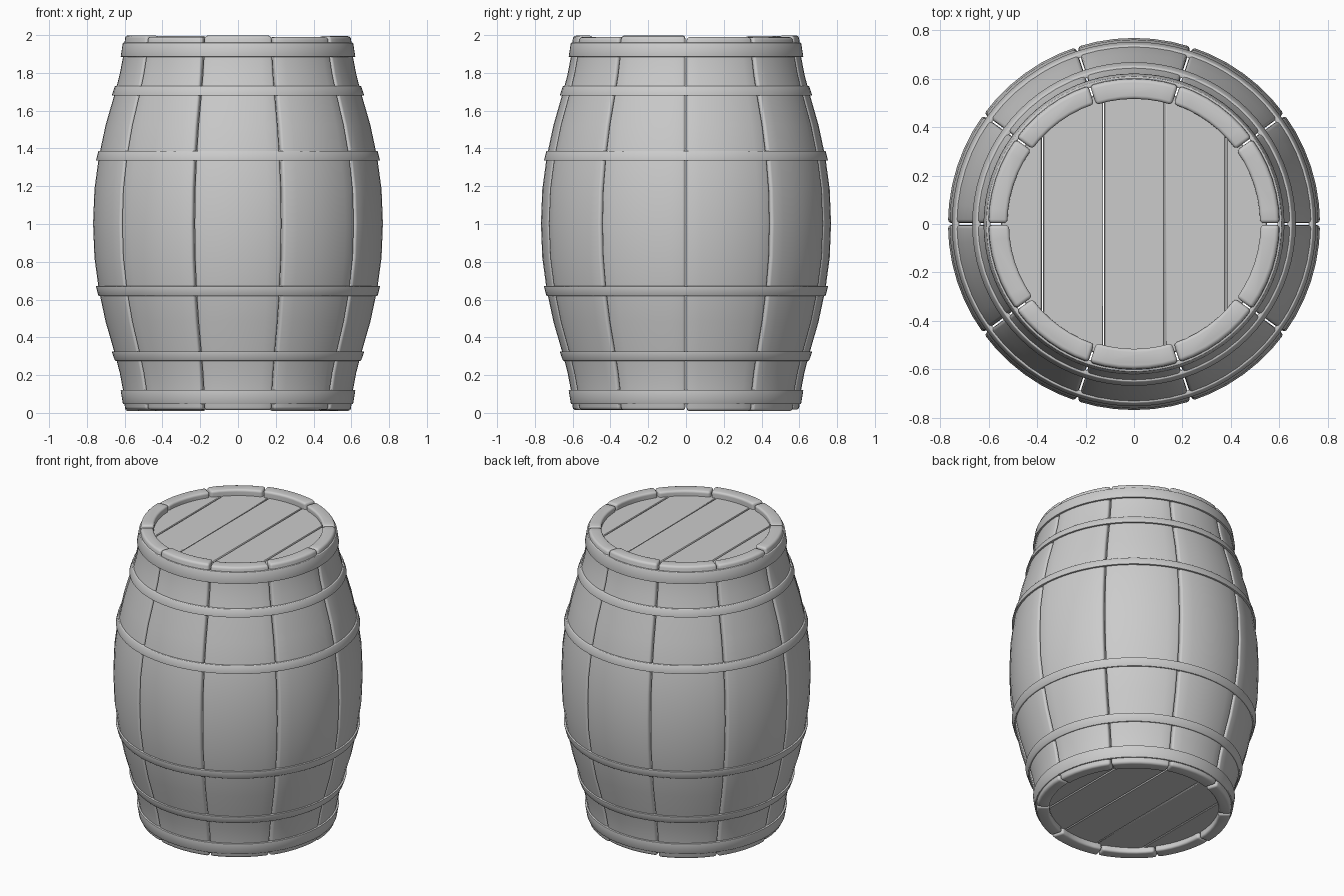
import bpy, bmesh, math, random

if "Cube" in bpy.data.objects:
    bpy.data.objects.remove(bpy.data.objects["Cube"])

random.seed(4)
MID = 1.003
# outer barrel profile: distance from mid height -> radius
PROFILE = [(0, .768), (.18, .761), (.35, .738), (.52, .702), (.69, .653),
           (.79, .627), (.89, .608), (1.0, .597)]


def radius(z):
    d = min(abs(z - MID), 1.0)
    for (d0, r0), (d1, r1) in zip(PROFILE, PROFILE[1:]):
        if d <= d1:
            return r0 + (r1 - r0) * (d - d0) / (d1 - d0)
    return PROFILE[-1][1]


def finish(name, bm, bevel=0.0, segments=2):
    bmesh.ops.recalc_face_normals(bm, faces=bm.faces)
    if bevel:
        edges = [e for e in bm.edges if e.calc_face_angle(0) > 0.7]
        bmesh.ops.bevel(bm, geom=edges, offset=bevel, segments=segments,
                        profile=0.5, affect='EDGES', clamp_overlap=True)
    me = bpy.data.meshes.new(name)
    bm.to_mesh(me)
    bm.free()
    me.polygons.foreach_set("use_smooth", [True] * len(me.polygons))
    me.set_sharp_from_angle(angle=math.radians(40))
    ob = bpy.data.objects.new(name, me)
    bpy.context.collection.objects.link(ob)
    return ob


def loft(bm, loops):
    """Capped tube through closed loops of points."""
    rings = [[bm.verts.new(p) for p in loop] for loop in loops]
    n = len(rings[0])
    for a, b in zip(rings, rings[1:]):
        for i in range(n):
            j = (i + 1) % n
            bm.faces.new((a[i], a[j], b[j], b[i]))
    bm.faces.new(rings[0])
    bm.faces.new(rings[-1])


# ten curved staves, rounded edges, slightly uneven ends
STEPS = 6
for k in range(10):
    low, high = random.uniform(.008, .018), random.uniform(1.988, 2.0)
    thick = random.uniform(.075, .085)
    inner = [MID + s * d for d, _ in PROFILE[:-1] for s in (-1, 1)]
    heights = sorted(set(inner + [low, high]))
    bm = bmesh.new()
    loops = []
    for z in heights:
        r = radius(z)
        gap = .004 / r
        a0, a1 = math.radians(36 * k) + gap, math.radians(36 * k + 36) - gap
        angs = [a0 + (a1 - a0) * i / STEPS for i in range(STEPS + 1)]
        outer = [(r * math.cos(a), r * math.sin(a), z) for a in angs]
        q = r - thick
        loops.append(outer + [(q * math.cos(a), q * math.sin(a), z) for a in reversed(angs)])
    loft(bm, loops)
    finish(f"stave_{k + 1}", bm, .015, 3)

# six thin metal hoops that follow the barrel slope
HOOPS = [(1.885, 1.96), (1.68, 1.73), (1.335, 1.387)]
HOOPS += [(2 * MID - b, 2 * MID - a) for a, b in HOOPS]
N = 80
for k, (z0, z1) in enumerate(HOOPS):
    # the wide edge (nearest mid height) stands out more
    out0, out1 = (.012, .008) if z0 > MID else (.008, .012)
    section = [(radius(z0) - .01, z0), (radius(z0) + out0, z0),
               (radius(z1) + out1, z1), (radius(z1) - .01, z1)]
    bm = bmesh.new()
    rings = []
    for i in range(N):
        a = math.tau * i / N
        rings.append([bm.verts.new((r * math.cos(a), r * math.sin(a), z)) for r, z in section])
    for i in range(N):
        a, b = rings[i], rings[(i + 1) % N]
        for j in range(4):
            bm.faces.new((a[j], a[(j + 1) % 4], b[(j + 1) % 4], b[j]))
    finish(f"hoop_{k + 1}", bm, .003, 2)

# five planks per head, cut to a circle inside the staves
R = .555
for label, z0, z1 in (("top", 1.91, 1.953), ("bottom", .053, .096)):
    for k in range(5):
        x0 = max(-.63 + .2525 * k, -R + .004) + .002
        x1 = min(-.63 + .2525 * (k + 1), R - .004) - .002
        xs = [x0 + (x1 - x0) * i / 8 for i in range(9)]
        outline = [(x, -math.sqrt(R * R - x * x)) for x in xs]
        outline += [(x, math.sqrt(R * R - x * x)) for x in reversed(xs)]
        bm = bmesh.new()
        loft(bm, [[(x, y, z) for x, y in outline] for z in (z0, z1)])
        finish(f"{label}_head_plank_{k + 1}", bm, .004, 1)
